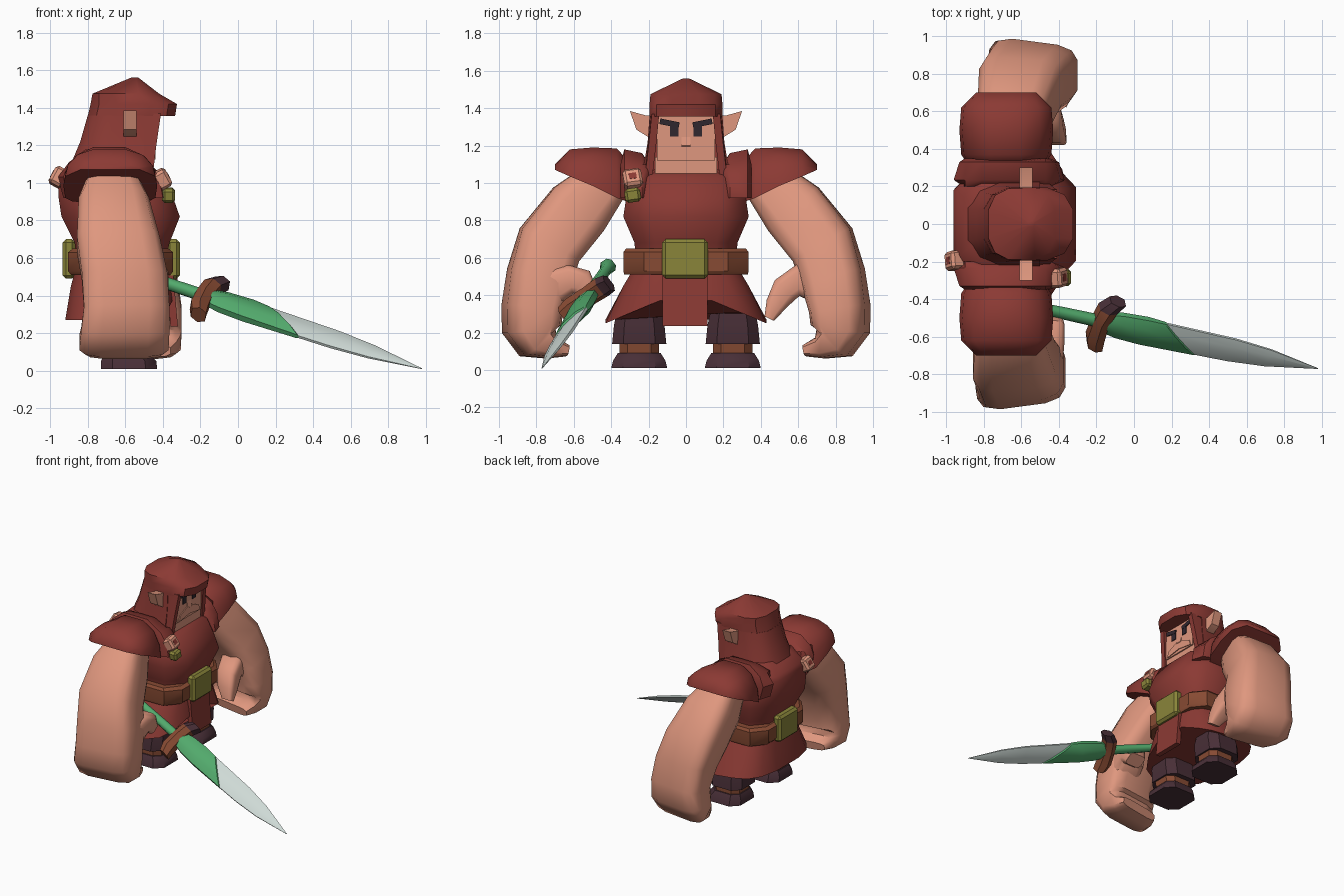
import bpy, bmesh, math
from mathutils import Vector as V, Euler

cube = bpy.data.objects.get("Cube")
if cube:
    bpy.data.objects.remove(cube, do_unlink=True)


def material(name, r, g, b):
    m = bpy.data.materials.new(name)
    m.use_nodes = True
    m.diffuse_color = (r, g, b, 1)
    node = m.node_tree.nodes["Principled BSDF"]
    node.inputs["Base Color"].default_value = (r, g, b, 1)
    node.inputs["Roughness"].default_value = 0.9
    return m


RED = material("red cloth", 0.26, 0.042, 0.034)
SKIN = material("skin", 0.74, 0.31, 0.21)
OLIVE = material("olive brass", 0.255, 0.235, 0.042)
BROWN = material("brown leather", 0.245, 0.07, 0.033)
PLUM = material("dark plum", 0.065, 0.028, 0.038)
GREEN = material("green slime", 0.085, 0.40, 0.15)
STEEL = material("pale steel", 0.62, 0.70, 0.67)
DARK = material("near black", 0.03, 0.02, 0.028)
SIDES = ((1, "left"), (-1, "right"))


def finish(name, bm, mat, angle=35):
    bmesh.ops.recalc_face_normals(bm, faces=bm.faces)
    mesh = bpy.data.meshes.new(name)
    bm.to_mesh(mesh)
    bm.free()
    ob = bpy.data.objects.new(name, mesh)
    bpy.context.collection.objects.link(ob)
    mesh.materials.append(mat)
    bpy.ops.object.select_all(action='DESELECT')
    ob.select_set(True)
    bpy.context.view_layer.objects.active = ob
    bpy.ops.object.shade_smooth_by_angle(angle=math.radians(angle))
    return ob


def loft(name, rings, mat, angle=35):
    """Skin a list of equal-length point rings and cap both ends."""
    bm = bmesh.new()
    rows = [[bm.verts.new(p) for p in ring] for ring in rings]
    for a, b in zip(rows, rows[1:]):
        for i in range(len(a)):
            j = (i + 1) % len(a)
            bm.faces.new((a[i], a[j], b[j], b[i]))
    bm.faces.new(rows[0])
    bm.faces.new(rows[-1])
    return finish(name, bm, mat, angle)


def oval(centre, u, v, n=8, e=0.6):
    """Rounded-box ring spanned by the half extents u and v."""
    step = 2 * math.pi / n
    top = math.cos(step / 2)
    f = lambda k: math.copysign((abs(k) / top) ** e, k)
    return [V(centre) + V(u) * f(math.cos((i + .5) * step)) + V(v) * f(math.sin((i + .5) * step))
            for i in range(n)]


def level(z, x0, x1, hy, n=8, e=0.6, y=0):
    return oval(((x0 + x1) / 2, y, z), ((x1 - x0) / 2, 0, 0), (0, hy, 0), n, e)


def limb(name, path, s, shift, skew, mat):
    """Tube through (y, z, half width, back x, front x) stations, mirrored by s."""
    rings = []
    for i, (y, z, w, x0, x1) in enumerate(path):
        a, b = path[max(i - 1, 0)], path[min(i + 1, len(path) - 1)]
        t = V((0, b[0] - a[0], b[1] - a[1])).normalized()
        k = min(1, i / 4)
        rings.append(oval(((x0 + x1) / 2 + shift * k, s * y, z), ((x1 - x0) / 2, -s * skew * k, 0),
                          V((0, -s * t.z, t.y)) * w, 12, .48))
    loft(name, rings, mat, 50)


def box(name, centre, size, mat, bevel=0.0, turn=(0, 0, 0)):
    bm = bmesh.new()
    bmesh.ops.create_cube(bm, size=1)
    bmesh.ops.scale(bm, vec=size, verts=bm.verts)
    if bevel:
        bmesh.ops.bevel(bm, geom=bm.edges[:], offset=bevel, segments=1, affect='EDGES')
    ob = finish(name, bm, mat)
    ob.location, ob.rotation_euler = centre, turn


def prism(name, outline, y0, y1, mat):
    loft(name, [[V((x, y, z)) for x, z in outline] for y in (y0, y1)], mat)


def slab(name, outline, x0, x1, mat):
    loft(name, [[V((x, y, z)) for y, z in outline] for x in (x0, x1)], mat)


# Torso, belt and buckles
loft("torso", [level(.60, -.86, -.38, .27), level(.68, -.87, -.365, .275), level(.82, -.94, -.31, .335),
               level(.92, -.955, -.345, .32), level(1.03, -.96, -.40, .305),
               level(1.06, -.94, -.48, .29), level(1.14, -.86, -.60, .20)], RED, 50)
loft("belt", [level(.51, -.89, -.36, .33, e=.45), level(.53, -.905, -.345, .335, e=.45),
              level(.63, -.905, -.345, .335, e=.45), level(.65, -.88, -.37, .32, e=.45)], BROWN)
for name, x in (("front_buckle", -.345), ("back_buckle", -.90)):
    box(name, (x, -.005, .595), (.07, .245, .21), OLIVE, .018)

# Skirt with a raised front edge, and its hanging front tab
hem = level(.25, -.92, -.35, .43, 16, .7)
for p in hem:
    p.z += .18 * (1 - abs(p.y) / .43) if p.x > -.6 else .02
loft("skirt", [level(.56, -.86, -.38, .27, 16, .6), level(.45, -.89, -.36, .335, 16, .65), hem], RED, 50)
prism("front_tab", [(-.38, .52), (-.345, .52), (-.32, .235), (-.36, .235)], -.125, .115, RED)

# Shoulder yoke: arched bands at both sides of the neck
for s, side in SIDES:
    bands = []
    for y, top, inset in ((.20, 1.10, .05), (.235, 1.16, .0), (.33, 1.18, .03), (.35, 1.10, .08)):
        outline = [(-.93 + inset, .92), (-.96 + inset, 1.03), (-.90, 1.11), (-.81, top),
                   (-.59, top), (-.47, 1.10), (-.39 - inset, 1.03), (-.37 - inset, .92)]
        bands.append([V((x, s * y, z)) for x, z in outline])
    loft(side + "_yoke", bands, RED, 40)

# Clasps tilted outward on the right strap, with a hanging weight in front
for name, centre, sign, turn in (("front_clasp", (-.405, -.285, 1.02), 1, (.15, -.5, 0)),
                                 ("back_clasp", (-.955, -.195, 1.03), -1, (-.15, .5, 0))):
    outward = V((sign, 0, 0))
    outward.rotate(Euler(turn))
    box(name, centre, (.08, .10, .10), SKIN, .015, turn)
    box(name + "_hole", V(centre) + outward * .038, (.008, .04, .035), RED, 0, turn)
box("front_clasp_weight", (-.37, -.285, .935), (.07, .085, .075), OLIVE, .015, (.15, 0, 0))

# Hood: back shell, peaked cap with brim, cheek flaps
shell = [level(z, x0, -.335, hy, 12, .7) for z, x0, hy in
         ((1.00, -.92, .24), (1.10, -.89, .225), (1.22, -.84, .205), (1.36, -.80, .195))]
for ring in shell:
    for p in ring:
        p.x = min(p.x, -.50)
loft("hood_shell", shell, RED, 60)
loft("hood_cap", [level(1.355, -.80, -.335, .195, 12, .7), level(1.42, -.785, -.325, .195, 12, .7),
                  level(1.475, -.775, -.42, .19, 12, .7), level(1.56, -.57, -.53, .015, 12, .7)], RED, 38)
for s, side in SIDES:
    flap = []
    for z, x, y in ((1.03, -.455, .205), (1.20, -.435, .185), (1.37, -.41, .168)):
        flap.append([V((a, s * (y + b), z)) for a, b in
                     ((-.66, -.02), (x, -.025), (x, .015), (-.54, .022), (-.66, .015))])
    loft(side + "_hood_flap", flap, RED, 60)

# Face
box("neck", (-.55, 0, 1.08), (.19, .33, .12), SKIN)
box("face", (-.56, 0, 1.245), (.23, .31, .25), SKIN)
slab("moustache", [(-.135, 1.125), (-.12, 1.17), (-.04, 1.205), (.04, 1.205), (.12, 1.17),
                   (.135, 1.125), (0, 1.145)], -.47, -.438, SKIN)
prism("nose", [(-.45, 1.27), (-.435, 1.20), (-.45, 1.18)], -.025, .025, SKIN)
for s, side in SIDES:
    box(side + "_eye", (-.443, s * .062, 1.28), (.009, .045, .065), DARK)
    box(side + "_brow", (-.441, s * .088, 1.32), (.009, .105, .03), DARK, 0, (s * .2, 0, 0))
    slab(side + "_ear", [(s * y, z) for y, z in ((.15, 1.36), (.21, 1.36), (.30, 1.385),
                                                 (.265, 1.285), (.20, 1.245), (.15, 1.24))],
         -.61, -.54, SKIN)

# Shoulder pads, arms curling into fists, and thumbs
ARM = [(.42, 1.02, .13, -.79, -.55), (.575, .86, .175, -.845, -.47), (.73, .67, .175, -.85, -.41),
       (.785, .50, .165, -.82, -.365), (.822, .33, .15, -.805, -.35), (.825, .22, .145, -.82, -.35),
       (.795, .15, .11, -.83, -.355), (.73, .12, .06, -.80, -.38), (.655, .105, .033, -.76, -.41)]
THUMB = {1: [(.72, .45, .10, -.62, -.40), (.60, .48, .085, -.58, -.40), (.53, .43, .075, -.56, -.40),
             (.48, .35, .055, -.54, -.40), (.445, .275, .028, -.50, -.41)],
         -1: [(.72, .44, .11, -.62, -.38), (.62, .485, .08, -.60, -.37), (.56, .47, .075, -.56, -.37),
              (.52, .41, .05, -.52, -.38)]}
for s, side in SIDES:
    pad = []
    for y, top, bottom, x0, x1 in ((.31, 1.12, .90, -.88, -.48), (.37, 1.185, .92, -.92, -.44),
                                   (.50, 1.19, .985, -.93, -.43), (.62, 1.18, 1.035, -.92, -.44),
                                   (.70, 1.10, 1.07, -.84, -.52)):
        h, w = top - bottom, x1 - x0
        pad.append([V((x0 + w * a, s * y, bottom + h * b)) for a, b in
                    ((0, 0), (.03, .42), (.14, .80), (.32, 1), (.66, 1), (.86, .78), (.97, .4), (1, 0))])
    loft(side + "_shoulder_pad", pad, RED, 55)
    limb(side + "_arm", ARM, s, .05 if s > 0 else -.015, .03, SKIN)
    limb(side + "_thumb", THUMB[s], s, .05 if s > 0 else 0, 0, SKIN)

    # Legs
    y = s * .25
    loft(side + "_trouser", [level(.14, -.74, -.46, .145, y=y), level(.24, -.74, -.45, .135, y=y),
                             level(.40, -.70, -.48, .10, y=y)], PLUM)
    loft(side + "_boot", [level(.07, -.70, -.48, .105, y=y), level(.16, -.71, -.47, .105, y=y)], BROWN)
    loft(side + "_shoe", [level(.01, -.73, -.43, .15, y=y), level(.05, -.73, -.435, .14, y=y),
                          level(.09, -.71, -.47, .115, y=y)], PLUM)

# Sword frame: along the blade, across its width, through its thickness
hilt, tip = V((-.17, -.52, .395)), V((.98, -.77, .01))
length = (tip - hilt).length
along = (tip - hilt).normalized()
wide = V((.13, .26, .18))
wide = (wide - along * wide.dot(along)).normalized()
thick = along.cross(wide)


def sword_ring(d, w, t, e=.8):
    return oval(hilt + along * d, wide * w, thick * t, 8, e)


# Blade: slime ends on a slanted line
SLANT, END = 1.4, .45
sections = []
for d, w, t in ((0, .055, .032), (.10, .075, .04), (.24, .082, .042), (END - .01, .078, .028),
                (END, .077, .018), (.74, .073, .018), (.95, .055, .014), (length, .002, .002)):
    ring = sword_ring(d, w, t, 1)
    if abs(d - END) < .05:
        ring = [p - along * (p - hilt).dot(wide) * SLANT for p in ring]
    sections.append(ring)
blade = loft("blade", sections, GREEN, 30)
blade.data.materials.append(STEEL)
for f in blade.data.polygons:
    q = V(f.center) - hilt
    if q.dot(along) + SLANT * q.dot(wide) > END - .002:
        f.material_index = 1

# Grip, pommel and curved cross guard with one dark end
loft("grip", [sword_ring(d, r, r) for d, r in ((-.55, .025), (-.51, .04), (-.46, .026), (-.2, .03),
                                               (.01, .032))], GREEN, 50)
guard = []
for k, bend, r in ((-.17, .02, .04), (-.11, .0, .048), (0, -.01, .044), (.09, .0, .048), (.15, .035, .042)):
    guard.append(oval(hilt + wide * k + along * bend, along * r, thick * r * 1.1, 6, .8))
cross = loft("cross_guard", guard, BROWN, 25)
cross.data.materials.append(PLUM)
for f in cross.data.polygons:
    if (V(f.center) - hilt).dot(wide) > .09:
        f.material_index = 1
